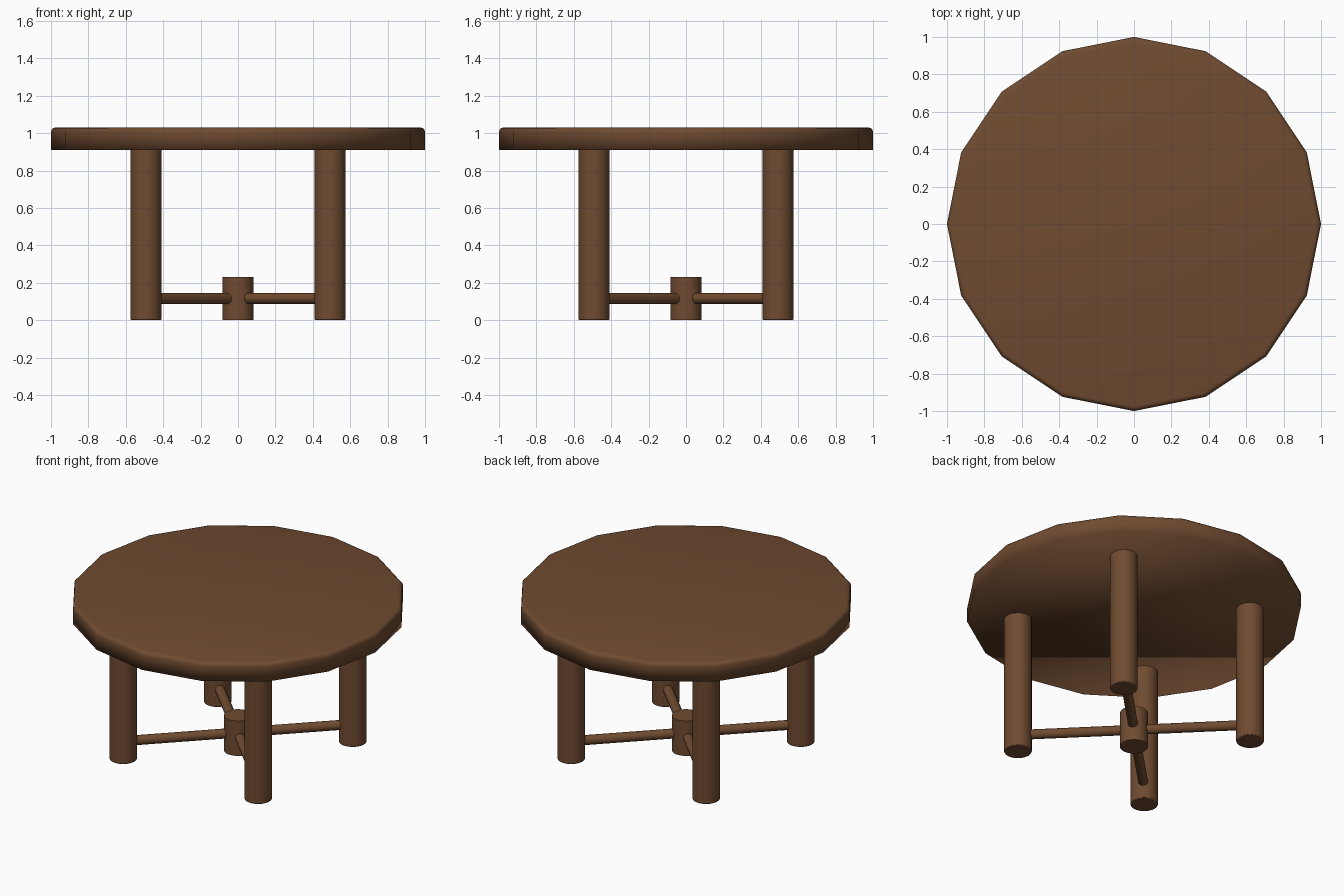
import bpy, math
from mathutils import Vector

if "Cube" in bpy.data.objects:
    bpy.data.objects.remove(bpy.data.objects["Cube"])

wood = bpy.data.materials.new("brown_wood")
wood.diffuse_color = (0.16, 0.07, 0.03, 1)
wood.use_nodes = True
wood.node_tree.nodes["Principled BSDF"].inputs["Base Color"].default_value = wood.diffuse_color


def cylinder(name, start, end, radius, sides, rot=0.0):
    a, b = Vector(start), Vector(end)
    bpy.ops.mesh.primitive_cylinder_add(vertices=sides, radius=radius, depth=(b - a).length,
                                        location=(a + b) / 2)
    ob = bpy.context.object
    ob.name = name
    ob.rotation_euler = (b - a).to_track_quat('Z', 'Y').to_euler()
    ob.data.materials.append(wood)
    return ob


def bevel_rim(ob, width, segments, top):
    # round only the chosen end rim
    attr = ob.data.attributes.new("bevel_weight_edge", 'FLOAT', 'EDGE')
    for e in ob.data.edges:
        zs = [ob.data.vertices[i].co.z for i in e.vertices]
        if (min(zs) > 0) if top else (max(zs) < 0):
            attr.data[e.index].value = 1.0
    m = ob.modifiers.new("rim", 'BEVEL')
    m.limit_method = 'WEIGHT'
    m.width, m.segments = width, segments


def smooth(ob, angle=40):
    bpy.ops.object.select_all(action='DESELECT')
    ob.select_set(True)
    bpy.context.view_layer.objects.active = ob
    bpy.ops.object.shade_smooth_by_angle(angle=math.radians(angle))


# Sixteen-sided top with a softened upper edge
top = cylinder("table_top", (0, 0, 0.91), (0, 0, 1.03), 1.0, 16)
bevel_rim(top, 0.025, 3, True)
for p in top.data.polygons:
    p.use_smooth = True

# Central hub
hub = cylinder("centre_hub", (0, 0, 0), (0, 0, 0.23), 0.084, 32)
smooth(hub)

# Legs on the diagonals, each tied to the hub by a round stretcher
for sx, xn in ((-1, "left"), (1, "right")):
    for sy, yn in ((-1, "front"), (1, "back")):
        x, y = 0.492 * sx, 0.492 * sy
        leg = cylinder(f"{yn}_{xn}_leg", (x, y, 0), (x, y, 0.915), 0.083, 32)
        smooth(leg)
        bevel_rim(leg, 0.006, 2, False)
        bar = cylinder(f"{yn}_{xn}_stretcher", (0.03 * sx, 0.03 * sy, 0.115),
                       (x, y, 0.115), 0.03, 16)
        smooth(bar)
